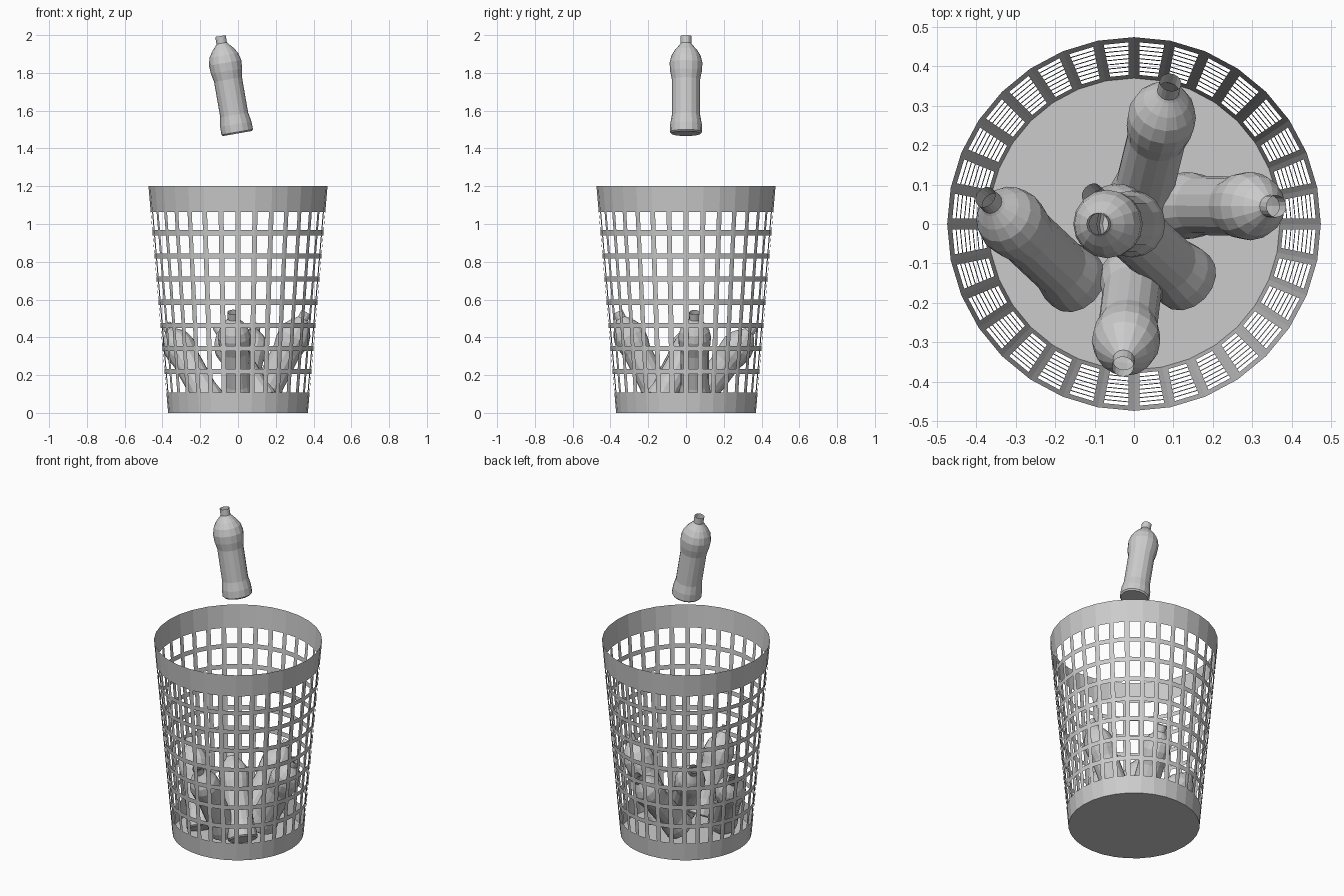
import bpy, bmesh, math
from mathutils import Vector

cube = bpy.data.objects.get("Cube")
if cube:
    bpy.data.objects.remove(cube, do_unlink=True)

# Single grey plastic
grey = bpy.data.materials.new("plain_grey")
grey.use_nodes = True
colour = (0.6, 0.6, 0.6, 1)
grey.diffuse_color = colour
grey.node_tree.nodes["Principled BSDF"].inputs["Base Color"].default_value = colour


def lathe(bm, profile, sides):
    """Stack rings of (height, radius); close the bottom, leave the top open."""
    rings = []
    for z, r in profile:
        angles = [math.tau * i / sides for i in range(sides)]
        rings.append([bm.verts.new((r * math.cos(a), r * math.sin(a), z)) for a in angles])
    bands = []
    for low, high in zip(rings, rings[1:]):
        bands.append([bm.faces.new((low[i], low[(i + 1) % sides],
                                    high[(i + 1) % sides], high[i])) for i in range(sides)])
    bm.faces.new(rings[0][::-1])
    bm.normal_update()
    return bands


def finish(bm, name):
    mesh = bpy.data.meshes.new(name)
    bm.to_mesh(mesh)
    bm.free()
    mesh.materials.append(grey)
    obj = bpy.data.objects.new(name, mesh)
    bpy.context.collection.objects.link(obj)
    return obj


# Basket: tapered wall with eight rows of window openings
ROWS, PITCH, FIRST, HEIGHT = 8, 0.1226, 0.0955, 1.2
levels = [0] + [FIRST + PITCH * k for k in range(ROWS + 1)] + [HEIGHT]
bm = bmesh.new()
bands = lathe(bm, [(z, 0.37 + 0.104 * z / HEIGHT) for z in levels], 32)
cells = [f for band in bands[1:-1] for f in band]
bmesh.ops.inset_individual(bm, faces=cells, thickness=0.0135, use_even_offset=True)
bmesh.ops.delete(bm, geom=cells, context='FACES')
finish(bm, "basket")

# Bottle shape: flared foot, slim waist, round shoulder, open neck
BOTTLE = [(0, 0.078), (0.008, 0.085), (0.05, 0.084), (0.10, 0.075), (0.29, 0.075),
          (0.335, 0.084), (0.38, 0.087), (0.42, 0.077), (0.45, 0.058),
          (0.478, 0.033), (0.485, 0.028), (0.524, 0.028)]


def bottle(name, base, top):
    bm = bmesh.new()
    lathe(bm, BOTTLE, 16)
    obj = finish(bm, name)
    axis = Vector(top) - Vector(base)
    obj.rotation_mode = 'QUATERNION'
    obj.rotation_quaternion = Vector((0, 0, 1)).rotation_difference(axis)
    obj.location = base


bottle("falling_bottle", (-0.003, 0, 1.479), (-0.093, 0, 1.995))
bottle("front_bottle", (0.0, -0.13, 0.065), (-0.028, -0.36, 0.53))
bottle("back_bottle", (0.015, 0.045, 0.05), (0.093, 0.362, 0.465))
bottle("left_bottle", (0.125, 0.047, 0.065), (0.36, 0.045, 0.53))
bottle("right_bottle", (-0.145, -0.15, 0.05), (-0.377, 0.068, 0.465))
bottle("middle_bottle", (0.137, -0.146, 0.05), (-0.11, 0.08, 0.46))
